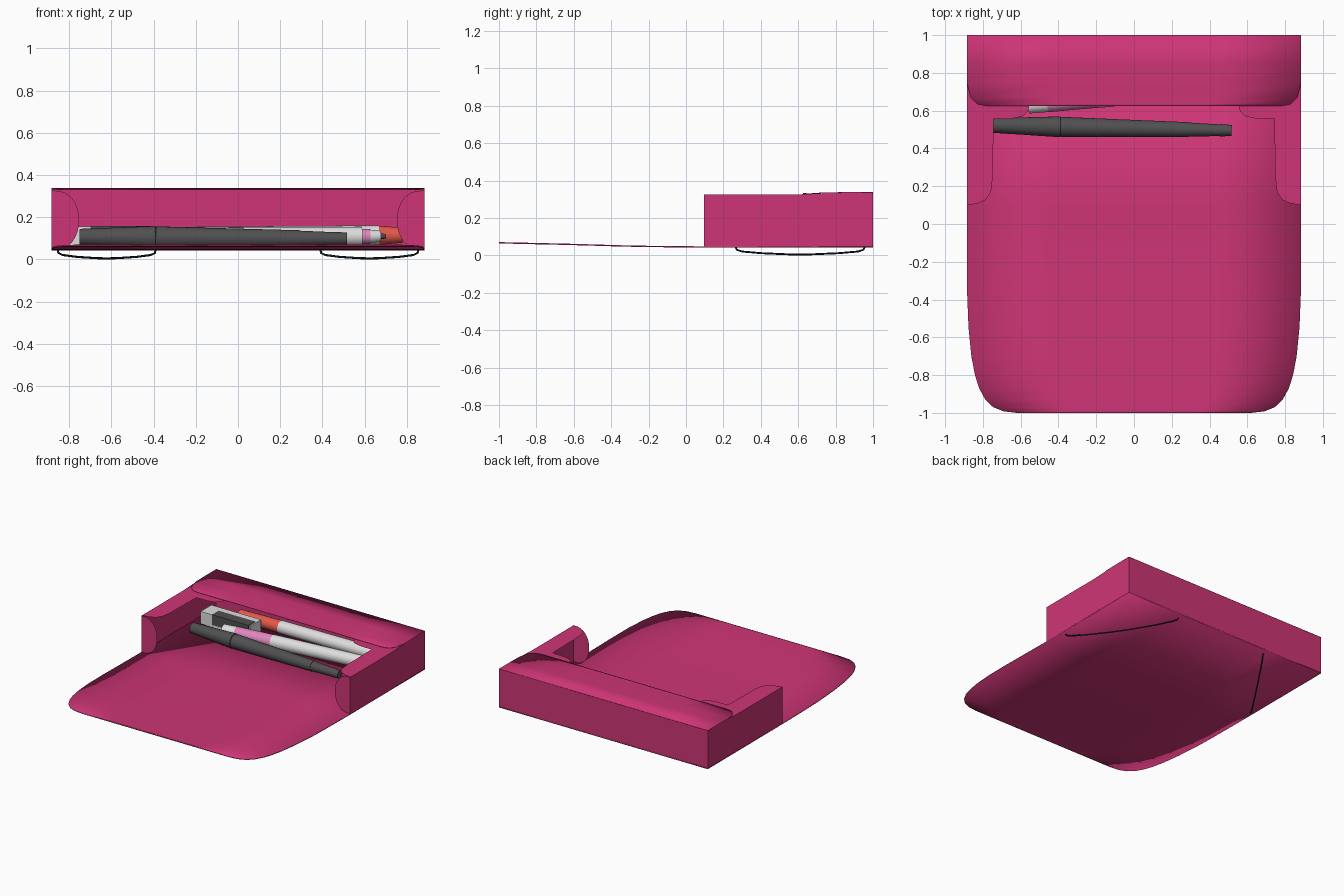
import bpy, bmesh, math
from mathutils import Vector, Matrix

if "Cube" in bpy.data.objects:
    bpy.data.objects.remove(bpy.data.objects["Cube"])


def material(name, r, g, b):
    m = bpy.data.materials.new(name)
    lin = [(c / 255 / 12.92) if c < 11 else ((c / 255 + 0.055) / 1.055) ** 2.4 for c in (r, g, b)]
    m.diffuse_color = (*lin, 1)
    m.use_nodes = True
    m.node_tree.nodes["Principled BSDF"].inputs["Base Color"].default_value = m.diffuse_color
    return m


PINK = material("case pink", 206, 53, 118)
DARK = material("dark grey", 80, 80, 80)
WHITE = material("light grey", 222, 222, 222)
ROSE = material("soft pink", 224, 135, 190)
RED = material("coral red", 228, 88, 76)
CORD = material("cord black", 28, 36, 38)


def finish(name, bm, mats, smooth=True):
    me = bpy.data.meshes.new(name)
    bm.to_mesh(me)
    bm.free()
    ob = bpy.data.objects.new(name, me)
    bpy.context.collection.objects.link(ob)
    for m in mats:
        me.materials.append(m)
    if smooth:
        bpy.ops.object.select_all(action='DESELECT')
        ob.select_set(True)
        bpy.context.view_layer.objects.active = ob
        bpy.ops.object.shade_smooth_by_angle(angle=math.radians(35))
    return ob


def sheet(name, pts, mat=PINK):
    """One flat panel from its outline."""
    bm = bmesh.new()
    bm.faces.new([bm.verts.new(p) for p in pts])
    bmesh.ops.triangulate(bm, faces=bm.faces[:])
    return finish(name, bm, [mat], False)


def rows_sheet(name, rows, thickness):
    """A symmetric panel lofted through rows of (y, half width, z)."""
    bm = bmesh.new()
    prev = None
    for y, w, z in rows:
        cur = [bm.verts.new((w * s, y, z)) for s in (-1, -0.5, 0, 0.5, 1)]
        if prev:
            for i in range(4):
                bm.faces.new((prev[i], prev[i + 1], cur[i + 1], cur[i]))
        prev = cur
    ob = finish(name, bm, [PINK])
    mod = ob.modifiers.new("thickness", 'SOLIDIFY')
    mod.thickness = thickness
    mod.offset = 0
    return ob


def pen(name, p0, p1, parts):
    """A pen along p0-p1; parts are (start, end, start radius, end radius, material)."""
    p0, p1 = Vector(p0), Vector(p1)
    axis = p1 - p0
    rot = axis.to_track_quat('Z', 'Y').to_matrix().to_4x4()
    mats = list(dict.fromkeys(p[4] for p in parts))
    bm = bmesh.new()
    for a, b, r0, r1, mat in parts:
        old = set(bm.faces)
        mtx = Matrix.Translation(p0 + axis * (a + b) / 2) @ rot
        bmesh.ops.create_cone(bm, cap_ends=True, segments=24, radius1=r0, radius2=r1,
                              depth=axis.length * (b - a), matrix=mtx)
        for f in bm.faces:
            if f not in old:
                f.material_index = mats.index(mat)
    return finish(name, bm, mats)


def box(name, lo, hi, mat):
    bm = bmesh.new()
    size = [h - l for l, h in zip(lo, hi)]
    mid = [(h + l) / 2 for l, h in zip(lo, hi)]
    bmesh.ops.create_cube(bm, size=1, matrix=Matrix.Translation(mid) @ Matrix.Diagonal((*size, 1)))
    return finish(name, bm, [mat], False)


W, FRONT, BACK, FLOOR, TOP = 0.885, 0.095, 1.0, 0.045, 0.327

# Floor running forward into the open flap with rounded corners
rows_sheet("floor_and_flap", [
    (-1.0, 0.62, 0.067), (-0.992, 0.69, 0.067), (-0.97, 0.745, 0.067), (-0.93, 0.787, 0.066),
    (-0.87, 0.82, 0.065), (-0.8, 0.842, 0.063), (-0.7, 0.861, 0.061), (-0.55, 0.876, 0.057),
    (-0.35, 0.884, 0.051), (-0.2, W, 0.048), (FRONT, W, FLOOR), (BACK, W, FLOOR)], 0.007)

# Back wall and the overlapping lid strip
sheet("back_wall", [(-W, BACK, FLOOR), (W, BACK, FLOOR), (W, BACK, 0.337), (-W, BACK, 0.337)])
rows_sheet("back_lid", [(0.625, 0.78, 0.331), (0.635, 0.83, 0.331), (0.67, 0.865, 0.332),
                        (0.75, W, 0.335), (0.85, W, 0.337), (BACK, W, 0.337)], 0.003)

for side, s in (("left", -1), ("right", 1)):
    # Side wall
    sheet(side + "_wall", [(s * W, FRONT, FLOOR), (s * W, BACK, FLOOR), (s * W, BACK, 0.337),
                           (s * W, 0.8, 0.336), (s * W, 0.62, TOP), (s * W, FRONT, TOP)])
    # Side part of the top, cut away around the opening
    outline = [(W, 0.1), (0.83, 0.108), (0.785, 0.128), (0.757, 0.17), (0.748, 0.25),
               (0.743, 0.555), (0.65, 0.557), (0.59, 0.57), (0.562, 0.595), (0.555, 0.625),
               (0.555, BACK), (W, BACK)]
    sheet(side + "_top", [(s * x, y, TOP) for x, y in outline])
    # Rounded front tab
    mid, half = (FLOOR + TOP) / 2, (TOP - FLOOR) / 2
    tab = [(s * W, FRONT + 0.002, FLOOR)]
    for i in range(1, 16):
        a = -math.pi / 2 + math.pi * i / 16
        tab.append((s * (W - 0.132 * math.cos(a) ** 0.75), FRONT + 0.002, mid + half * math.sin(a)))
    tab.append((s * W, FRONT + 0.002, TOP))
    sheet(side + "_front_tab", tab)
    # Elastic cord across the underside corner
    cu = bpy.data.curves.new(side + "_cord", 'CURVE')
    cu.dimensions = '3D'
    cu.bevel_depth = 0.005
    cu.bevel_resolution = 2
    sp = cu.splines.new('POLY')
    path = [(0, 0.045), (0.01, 0.03), (0.05, 0.021), (0.2, 0.012), (0.4, 0.006), (0.5, 0.005),
            (0.6, 0.006), (0.8, 0.012), (0.95, 0.021), (0.99, 0.03), (1, 0.045)]
    sp.points.add(len(path) - 1)
    for p, (t, z) in zip(sp.points, path):
        p.co = (s * (0.855 - 0.465 * t), 0.265 + 0.69 * t, z, 1)
    cu.materials.append(CORD)
    bpy.context.collection.objects.link(bpy.data.objects.new(side + "_cord", cu))

# Dark marker lying along the opening
pen("marker", (-0.75, 0.522, 0.106), (0.517, 0.495, 0.098), [
    (0.0, 0.13, 0.039, 0.046, DARK), (0.13, 0.283, 0.046, 0.055, DARK),
    (0.283, 0.287, 0.05, 0.05, CORD), (0.287, 0.82, 0.053, 0.039, DARK),
    (0.82, 0.95, 0.037, 0.031, DARK), (0.95, 1.0, 0.033, 0.029, DARK)])

# Pen with a soft pink grip
pen("pink_pen", (-0.56, 0.628, 0.1), (0.7, 0.75, 0.11), [
    (0.0, 0.08, 0.043, 0.045, WHITE), (0.08, 0.31, 0.046, 0.048, ROSE),
    (0.31, 0.91, 0.049, 0.046, WHITE), (0.91, 0.94, 0.036, 0.036, ROSE),
    (0.94, 0.98, 0.032, 0.026, WHITE), (0.98, 1.0, 0.015, 0.01, DARK)])

# Pen with red ends
pen("red_pen", (-0.6, 0.885, 0.105), (0.78, 0.885, 0.115), [
    (0.0, 0.25, 0.042, 0.046, RED), (0.25, 0.92, 0.047, 0.047, WHITE),
    (0.92, 1.0, 0.045, 0.036, RED)])

# Small block with a dark inlay on top and front
box("block", (-0.8, 0.69, 0.06), (-0.38, 0.82, 0.155), WHITE)
box("block_inlay_top", (-0.7, 0.688, 0.155), (-0.39, 0.765, 0.159), DARK)
box("block_inlay_front", (-0.7, 0.685, 0.08), (-0.39, 0.69, 0.159), DARK)
